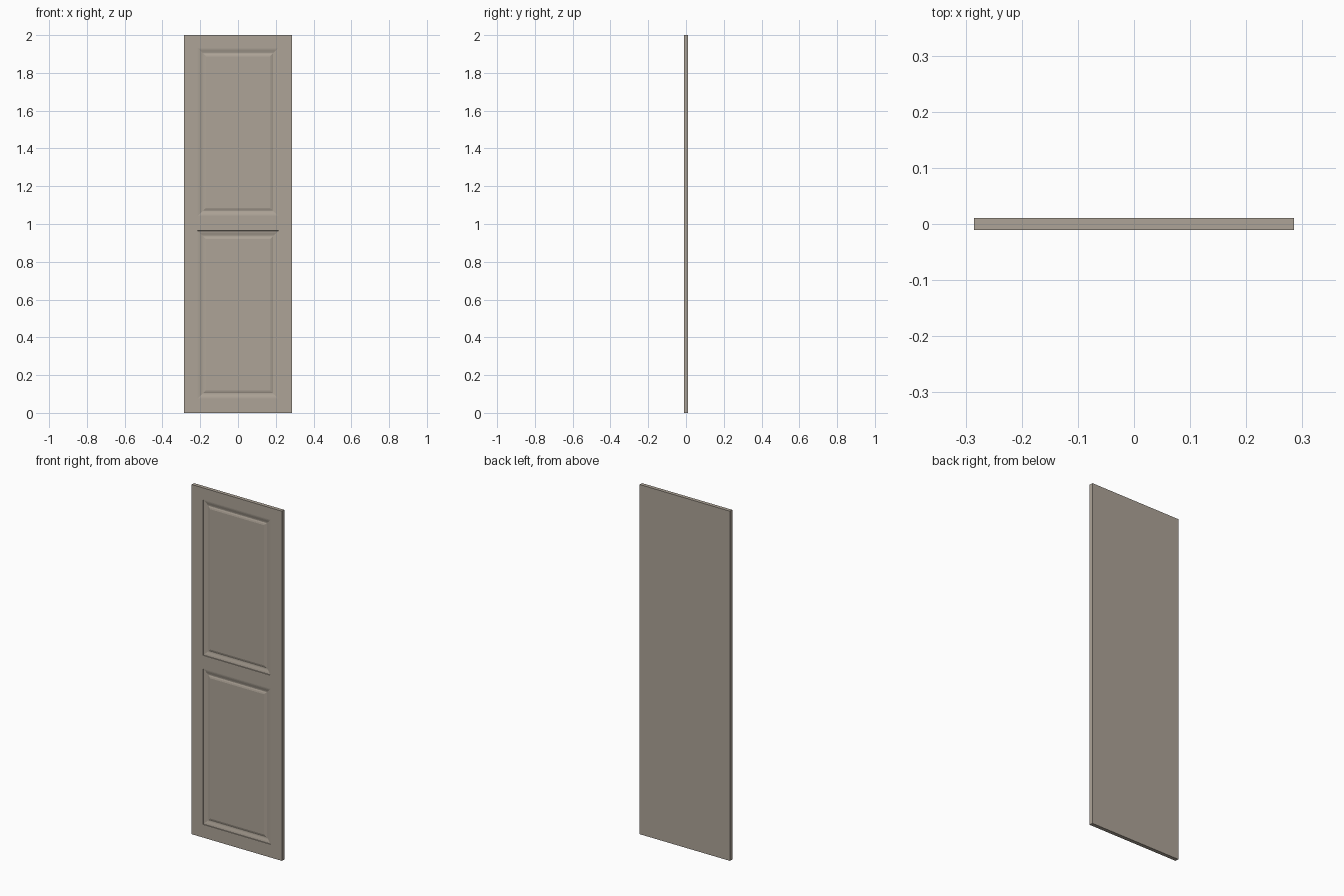
import bpy
import bmesh

if "Cube" in bpy.data.objects:
    bpy.data.objects.remove(bpy.data.objects["Cube"])

W, H, T = 0.2855, 2.0, 0.0105          # half width, height, half thickness
XS = [-W, -0.2145, 0.2145, W]
ZS = [0.0, 0.075, 0.965, 1.042, 1.932, H]

# Moulding profile: (distance in from panel outline, depth below the face)
PROFILE = [(0.0, 0.0), (0.001, 0.002), (0.006, 0.0024), (0.012, 0.0036),
           (0.018, 0.0054), (0.023, 0.0068), (0.028, 0.0075),
           (0.030, 0.0075), (0.036, 0.005), (0.044, 0.003)]

bm = bmesh.new()


def ring(x0, x1, z0, z1, inset, depth):
    y = -T + depth
    return [bm.verts.new((x, y, z)) for x, z in (
        (x0 + inset, z0 + inset), (x1 - inset, z0 + inset),
        (x1 - inset, z1 - inset), (x0 + inset, z1 - inset))]


def moulded_panel(x0, x1, z0, z1):
    rings = [ring(x0, x1, z0, z1, i, d) for i, d in PROFILE]
    for a, b in zip(rings, rings[1:]):
        for k in range(4):
            n = (k + 1) % 4
            bm.faces.new((a[k], a[n], b[n], b[k]))
    bm.faces.new(rings[-1])


# Front: stiles and rails as flat cells, two cells become moulded panels
for i in range(3):
    for j in range(5):
        cell = (XS[i], XS[i + 1], ZS[j], ZS[j + 1])
        if i == 1 and j in (1, 3):
            moulded_panel(*cell)
        else:
            bm.faces.new(ring(*cell, 0, 0))
bmesh.ops.remove_doubles(bm, verts=bm.verts[:], dist=1e-5)

# Edges and plain back
border = [e for e in bm.edges if e.is_boundary]
out = bmesh.ops.extrude_edge_only(bm, edges=border)["geom"]
bmesh.ops.translate(bm, vec=(0, 2 * T, 0),
                    verts=[g for g in out if isinstance(g, bmesh.types.BMVert)])
bmesh.ops.contextual_create(
    bm, geom=[e for e in bm.edges if e.is_boundary])
bmesh.ops.recalc_face_normals(bm, faces=bm.faces[:])

mesh = bpy.data.meshes.new("door_panel")
bm.to_mesh(mesh)
bm.free()
door = bpy.data.objects.new("door_panel", mesh)
bpy.context.collection.objects.link(door)

# Painted taupe finish
paint = bpy.data.materials.new("taupe_paint")
paint.diffuse_color = (0.42, 0.37, 0.31, 1)
paint.use_nodes = True
paint.node_tree.nodes["Principled BSDF"].inputs["Base Color"].default_value = paint.diffuse_color
mesh.materials.append(paint)
